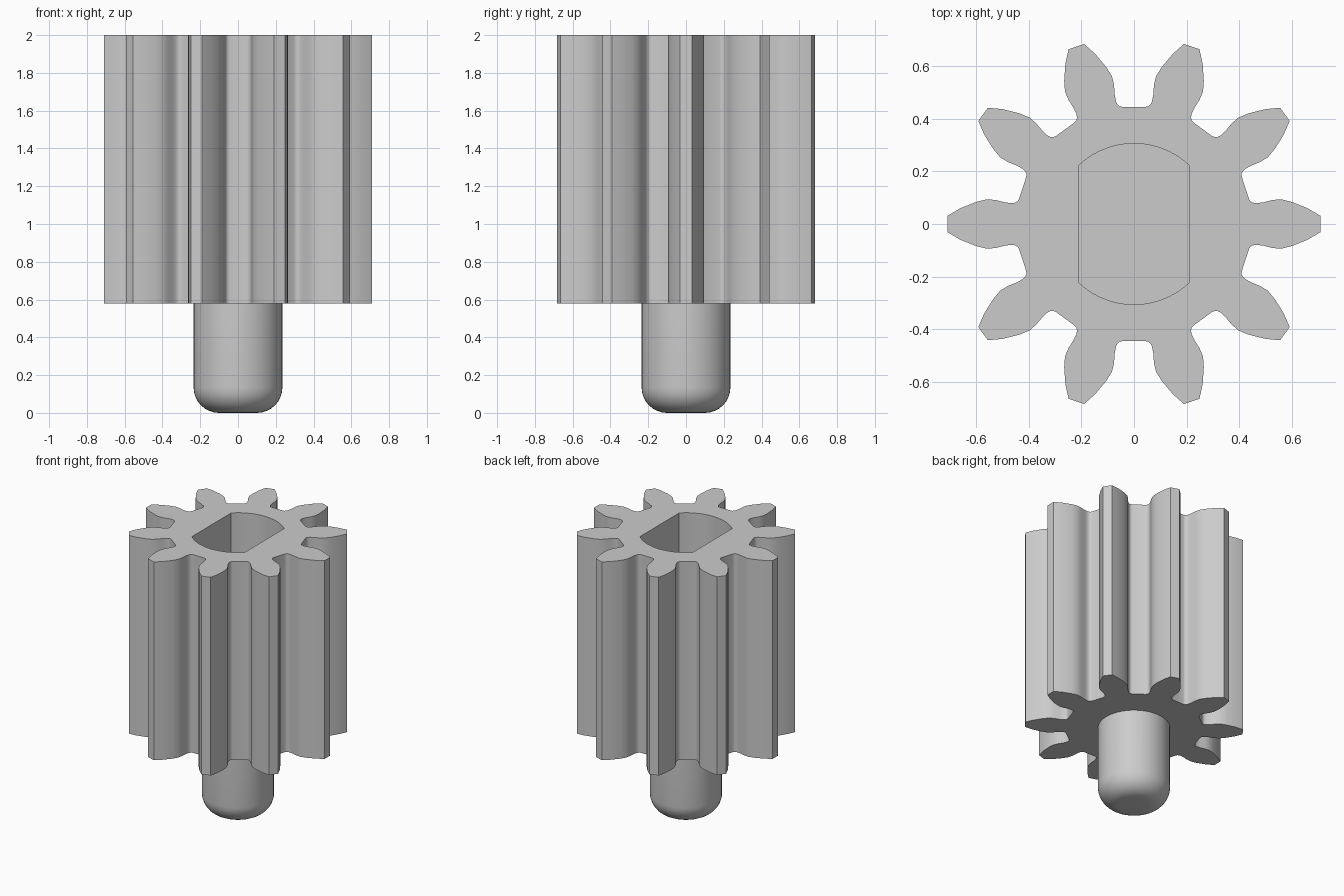
import bpy, bmesh, math
from mathutils import Matrix, Vector

cube = bpy.data.objects.get("Cube")
if cube:
    bpy.data.objects.remove(cube)

TEETH = 10
TOP, GEAR_BOTTOM, HOLE_FLOOR = 2.0, 0.578, 0.85
SHAFT_R, FILLET = 0.235, 0.135
HOLE_R, HOLE_HALF = 0.306, 0.21

grey = bpy.data.materials.new("grey plastic")
grey.use_nodes = True
grey.diffuse_color = (0.6, 0.6, 0.6, 1)
grey.node_tree.nodes["Principled BSDF"].inputs["Base Color"].default_value = (0.6, 0.6, 0.6, 1)


def finish(bm, name):
    """Turn a bmesh into a smooth shaded object with sharp edges kept."""
    bmesh.ops.recalc_face_normals(bm, faces=bm.faces[:])
    mesh = bpy.data.meshes.new(name)
    bm.to_mesh(mesh)
    bm.free()
    mesh.materials.append(grey)
    obj = bpy.data.objects.new(name, mesh)
    bpy.context.collection.objects.link(obj)
    bpy.ops.object.select_all(action='DESELECT')
    obj.select_set(True)
    bpy.context.view_layer.objects.active = obj
    bpy.ops.object.shade_smooth_by_angle(angle=math.radians(35))


def loop(bm, points, z):
    """Closed ring of vertices and edges at height z."""
    verts = [bm.verts.new((p.x, p.y, z)) for p in points]
    return verts, [bm.edges.new((v, verts[i - 1])) for i, v in enumerate(verts)]


def walls(bm, lower, upper):
    for i in range(len(lower)):
        bm.faces.new((lower[i - 1], lower[i], upper[i], upper[i - 1]))


def cap(bm, edges):
    bmesh.ops.triangle_fill(bm, use_beauty=True, edges=edges)


# Gear outline: one tooth flank from root to tip, mirrored and repeated
flank = [(0.4365, 0.097), (0.442, 0.087), (0.452, 0.081), (0.465, 0.079),
         (0.49, 0.082), (0.525, 0.091), (0.56, 0.094), (0.60, 0.084),
         (0.66, 0.06), (0.709, 0.031)]
tooth = [Vector((x, -y)) for x, y in flank] + [Vector(p) for p in reversed(flank)]
outline = []
for k in range(TEETH):
    turn = Matrix.Rotation(math.tau * k / TEETH, 2)
    outline += [turn @ p for p in tooth]

# Socket outline: circle with two flat sides
start = math.acos(HOLE_HALF / HOLE_R)
steps = 14
socket = []
for base in (0, math.pi):
    for i in range(steps + 1):
        a = base + start + (math.pi - 2 * start) * i / steps
        socket.append(Vector((math.cos(a), math.sin(a))) * HOLE_R)

# Gear body with blind socket in the top
bm = bmesh.new()
low, low_edges = loop(bm, outline, GEAR_BOTTOM)
high, high_edges = loop(bm, outline, TOP)
floor, floor_edges = loop(bm, socket, HOLE_FLOOR)
rim, rim_edges = loop(bm, socket, TOP)
cap(bm, low_edges)
cap(bm, floor_edges)
cap(bm, high_edges + rim_edges)
walls(bm, low, high)
walls(bm, floor, rim)
finish(bm, "pinion_gear")

# Shaft with rounded lower end, spun from its profile
profile = [(0, 0)]
for i in range(9):
    a = math.pi / 2 * i / 8
    profile.append((SHAFT_R - FILLET + FILLET * math.sin(a), FILLET * (1 - math.cos(a))))
profile.append((SHAFT_R, GEAR_BOTTOM))
bm = bmesh.new()
verts = [bm.verts.new((r, 0, z)) for r, z in profile]
edges = [bm.edges.new(pair) for pair in zip(verts, verts[1:])]
bmesh.ops.spin(bm, geom=verts + edges, cent=(0, 0, 0), axis=(0, 0, 1),
               angle=math.tau, steps=48, use_merge=True)
bmesh.ops.remove_doubles(bm, verts=bm.verts[:], dist=0.0005)
finish(bm, "shaft")
